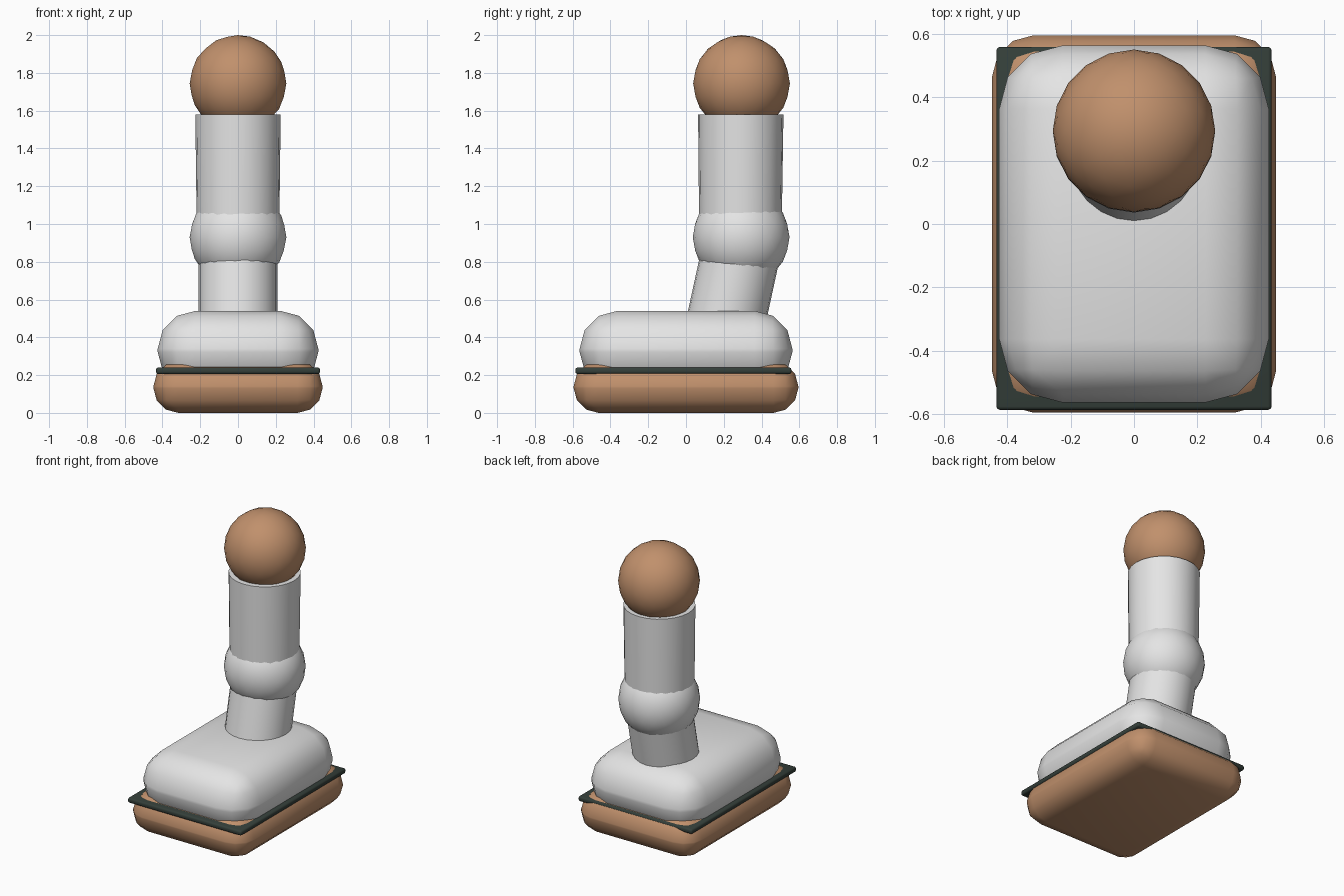
import bpy
from mathutils import Vector

if "Cube" in bpy.data.objects:
    bpy.data.objects.remove(bpy.data.objects["Cube"])


def colour(name, rgb):
    mat = bpy.data.materials.new(name)
    mat.diffuse_color = (*rgb, 1)
    mat.use_nodes = True
    mat.node_tree.nodes["Principled BSDF"].inputs["Base Color"].default_value = mat.diffuse_color
    return mat


TAN = colour("warm tan", (0.53, 0.28, 0.15))
WHITE = colour("pale grey", (0.78, 0.78, 0.78))
DARK = colour("dark green grey", (0.035, 0.05, 0.042))


def finish(name, mat, angle):
    ob = bpy.context.object
    ob.name = name
    ob.data.materials.append(mat)
    bpy.ops.object.shade_smooth_by_angle(angle=angle)
    return ob


def rounded_box(name, lo, hi, radius, segments, mat):
    lo, hi = Vector(lo), Vector(hi)
    bpy.ops.mesh.primitive_cube_add(size=1, location=(lo + hi) / 2)
    ob = bpy.context.object
    ob.scale = hi - lo
    bpy.ops.object.transform_apply(location=False, rotation=False, scale=True)
    bevel = ob.modifiers.new("rounding", 'BEVEL')
    bevel.width = radius
    bevel.segments = segments
    bevel.limit_method = 'NONE'
    bpy.ops.object.modifier_apply(modifier=bevel.name)
    return finish(name, mat, 0.9)


def tube(name, bottom, top, r_bottom, r_top, mat):
    a, b = Vector(bottom), Vector(top)
    bpy.ops.mesh.primitive_cone_add(
        vertices=24, radius1=r_bottom, radius2=r_top, depth=(b - a).length,
        location=(a + b) / 2, rotation=(b - a).to_track_quat('Z', 'Y').to_euler())
    return finish(name, mat, 0.6)


def ball(name, centre, radius, mat):
    bpy.ops.mesh.primitive_ico_sphere_add(subdivisions=3, radius=radius, location=centre)
    return finish(name, mat, 1.0)


# Foot: padded sole, thin rim and rounded upper
rounded_box("sole", (-0.448, -0.595, 0), (0.448, 0.595, 0.272), 0.132, 3, TAN)
rounded_box("rim", (-0.434, -0.586, 0.206), (0.434, 0.558, 0.24), 0.011, 2, DARK)
rounded_box("foot_upper", (-0.425, -0.563, 0.122), (0.425, 0.563, 0.54), 0.2, 3, WHITE)

# Leg: leaning ankle, joint, straight upper tube and top ball
tube("ankle", (0, 0.182, 0.35), (0, 0.293, 0.86), 0.208, 0.208, WHITE)
ball("lower_joint", (0, 0.292, 0.93), 0.256, WHITE)
tube("upper_leg", (0, 0.288, 0.93), (0, 0.29, 1.58), 0.218, 0.226, WHITE)
ball("top_joint", (0, 0.294, 1.744), 0.256, TAN)
